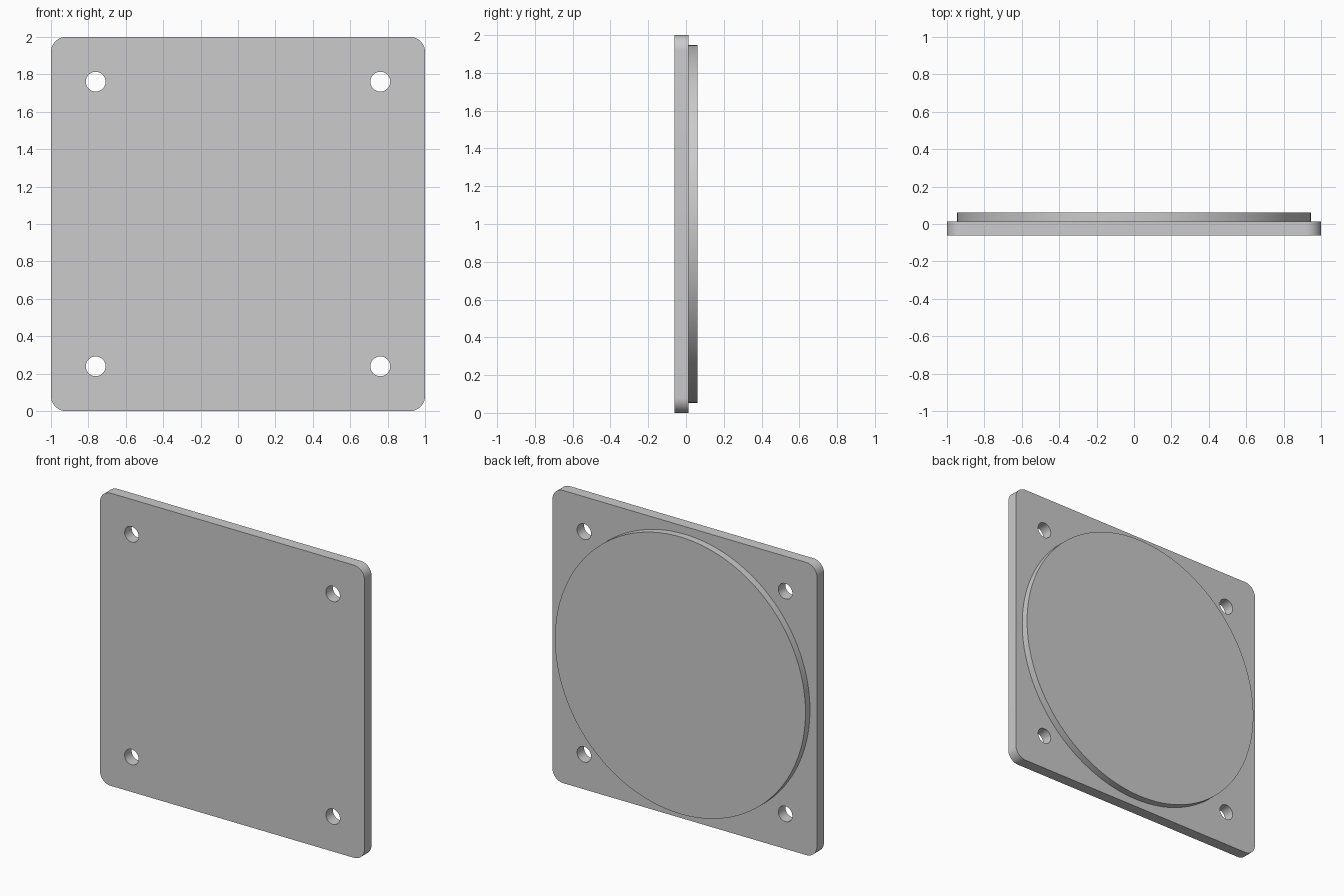
import bpy
import bmesh
from math import cos, sin, pi, radians
from mathutils import Matrix

cube = bpy.data.objects.get("Cube")
if cube:
    bpy.data.objects.remove(cube, do_unlink=True)

HALF, CORNER = 1.0, 0.08
HOLE_OFFSET, HOLE_RADIUS = 0.761, 0.053
DISC_RADIUS = 0.947
FRONT, STEP, BACK = -0.062, 0.014, 0.062

grey = bpy.data.materials.new("grey")
grey.use_nodes = True
colour = (0.6, 0.6, 0.6, 1)
grey.diffuse_color = colour
grey.node_tree.nodes["Principled BSDF"].inputs["Base Color"].default_value = colour


def arc(cx, cz, radius, start, sweep, steps):
    angles = [start + sweep * i / steps for i in range(steps + 1)]
    return [(cx + radius * cos(a), cz + radius * sin(a)) for a in angles]


def circle(cx, cz, radius, steps):
    return arc(cx, cz, radius, 0, 2 * pi, steps)[:-1]


def extruded(name, loops, y0, y1):
    """Fill closed outlines (inner ones become holes) and extrude along y."""
    curve = bpy.data.curves.new(name, "CURVE")
    curve.dimensions = "2D"
    curve.fill_mode = "BOTH"
    curve.extrude = (y1 - y0) / 2
    for loop in loops:
        spline = curve.splines.new("POLY")
        spline.points.add(len(loop) - 1)
        for point, (x, z) in zip(spline.points, loop):
            point.co = (x, z, 0, 1)
        spline.use_cyclic_u = True
    source = bpy.data.objects.new(name + " outline", curve)
    bpy.context.collection.objects.link(source)
    bpy.context.view_layer.update()
    mesh = bpy.data.meshes.new_from_object(
        source.evaluated_get(bpy.context.evaluated_depsgraph_get()))
    bpy.data.objects.remove(source, do_unlink=True)

    # Stand the shape upright and weld caps to walls
    mesh.transform(Matrix.Translation((0, (y0 + y1) / 2, HALF))
                   @ Matrix.Rotation(pi / 2, 4, "X"))
    bm = bmesh.new()
    bm.from_mesh(mesh)
    bmesh.ops.remove_doubles(bm, verts=bm.verts, dist=0.0001)
    bmesh.ops.recalc_face_normals(bm, faces=bm.faces)
    bm.to_mesh(mesh)
    bm.free()

    mesh.name = name
    mesh.materials.clear()
    mesh.materials.append(grey)
    obj = bpy.data.objects.new(name, mesh)
    bpy.context.collection.objects.link(obj)
    bpy.ops.object.select_all(action="DESELECT")
    obj.select_set(True)
    bpy.context.view_layer.objects.active = obj
    bpy.ops.object.shade_smooth_by_angle(angle=radians(30))
    return obj


# Square plate with rounded corners and four screw holes
corners = [(1, 1), (-1, 1), (-1, -1), (1, -1)]
inset = HALF - CORNER
outline = []
for i, (sx, sz) in enumerate(corners):
    outline += arc(sx * inset, sz * inset, CORNER, i * pi / 2, pi / 2, 12)
holes = [circle(sx * HOLE_OFFSET, sz * HOLE_OFFSET, HOLE_RADIUS, 32)
         for sx, sz in corners]
extruded("mounting_plate", [outline] + holes, FRONT, STEP)

# Raised round boss on the back
extruded("raised_disc", [circle(0, 0, DISC_RADIUS, 128)], STEP, BACK)
